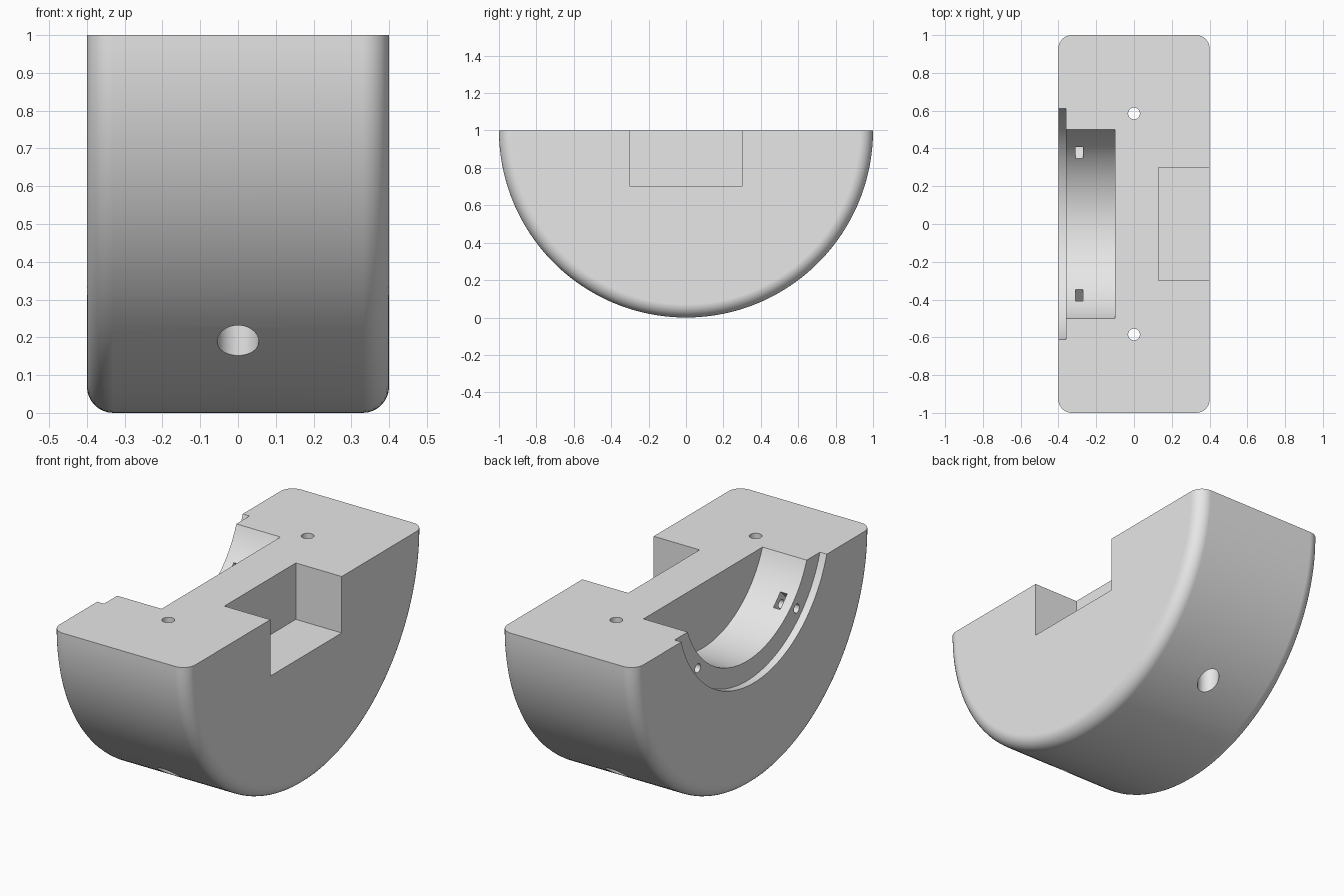
import bpy, bmesh, math
from mathutils import Matrix, Vector

cube = bpy.data.objects.get("Cube")
if cube:
    bpy.data.objects.remove(cube, do_unlink=True)

grey = bpy.data.materials.new("light grey")
grey.use_nodes = True
grey.diffuse_color = (0.8, 0.8, 0.8, 1)
grey.node_tree.nodes["Principled BSDF"].inputs["Base Color"].default_value = (0.8, 0.8, 0.8, 1)


def make_object(name, bm):
    bmesh.ops.recalc_face_normals(bm, faces=bm.faces)
    mesh = bpy.data.meshes.new(name)
    bm.to_mesh(mesh)
    bm.free()
    mesh.materials.append(grey)
    ob = bpy.data.objects.new(name, mesh)
    bpy.context.collection.objects.link(ob)
    return ob


def cylinder(bm, radius, start, end, segments):
    """Cylinder between two points."""
    start, end = Vector(start), Vector(end)
    axis = end - start
    turn = axis.to_track_quat('Z', 'Y').to_matrix().to_4x4()
    bmesh.ops.create_cone(bm, cap_ends=True, segments=segments, radius1=radius,
                          radius2=radius, depth=axis.length,
                          matrix=Matrix.Translation((start + end) / 2) @ turn)


def cylinder_cutter(name, radius, start, end, segments=32):
    bm = bmesh.new()
    cylinder(bm, radius, start, end, segments)
    return make_object(name, bm)


def box_cutter(name, centre, size, tilt=0):
    bm = bmesh.new()
    place = Matrix.Translation(centre) @ Matrix.Rotation(tilt, 4, 'X')
    bmesh.ops.create_cube(bm, size=1, matrix=place @ Matrix.Diagonal((*size, 1)))
    return make_object(name, bm)


# Half-round block with rounded rims, open side up
bm = bmesh.new()
cylinder(bm, 1, (-0.4, 0, 1), (0.4, 0, 1), 192)
rims = [e for e in bm.edges if abs(e.verts[0].co.x - e.verts[1].co.x) < 0.01]
bmesh.ops.bevel(bm, geom=rims, offset=0.07, offset_type='OFFSET', segments=8,
                profile=0.5, affect='EDGES')
bmesh.ops.bisect_plane(bm, geom=bm.verts[:] + bm.edges[:] + bm.faces[:], dist=1e-4,
                       plane_co=(0, 0, 1), plane_no=(0, 0, 1), clear_outer=True)
bmesh.ops.edgeloop_fill(bm, edges=[e for e in bm.edges if e.is_boundary])
body = make_object("half_round_body", bm)

# Round recess, its shallow flange step, and the square pocket opposite
hub_z = 1.19
cutters = [
    cylinder_cutter("round_recess", 0.535, (-0.6, 0, hub_z), (-0.1, 0, hub_z), 160),
    cylinder_cutter("flange_step", 0.64, (-0.6, 0, hub_z), (-0.36, 0, hub_z), 160),
    box_cutter("square_pocket", (0.33, 0, 1), (0.4, 0.6, 0.6)),
]

# Mirrored bolt holes, nut slots and vertical screw holes
for side in (-1, 1):
    diagonal = Vector((0, side, -1)).normalized()
    hub = Vector((0, 0, hub_z))
    bolt = hub + diagonal * 0.587
    slot = hub + diagonal * 0.57 + Vector((-0.29, 0, 0))
    cutters += [
        cylinder_cutter("flange_bolt_hole", 0.023, bolt + Vector((-0.5, 0, 0)),
                        bolt + Vector((-0.2, 0, 0))),
        box_cutter("nut_slot", slot, (0.04, 0.085, 0.13), side * math.pi / 4),
        cylinder_cutter("screw_hole", 0.031, (0, side * 0.585, -0.1), (0, side * 0.585, 1.1)),
        cylinder_cutter("screw_head_bore", 0.055, (0, side * 0.585, -0.1), (0, side * 0.585, 0.5), 48),
    ]

bpy.ops.object.select_all(action='DESELECT')
body.select_set(True)
bpy.context.view_layer.objects.active = body
for cutter in cutters:
    cut = body.modifiers.new(cutter.name, 'BOOLEAN')
    cut.operation = 'DIFFERENCE'
    cut.solver = 'EXACT'
    cut.object = cutter
    bpy.ops.object.modifier_apply(modifier=cut.name)
    bpy.data.objects.remove(cutter, do_unlink=True)

# Smooth curved walls, crisp cut edges
bpy.ops.object.shade_smooth_by_angle(angle=math.radians(30))
weighted = body.modifiers.new("flat_face_normals", 'WEIGHTED_NORMAL')
weighted.keep_sharp = True
